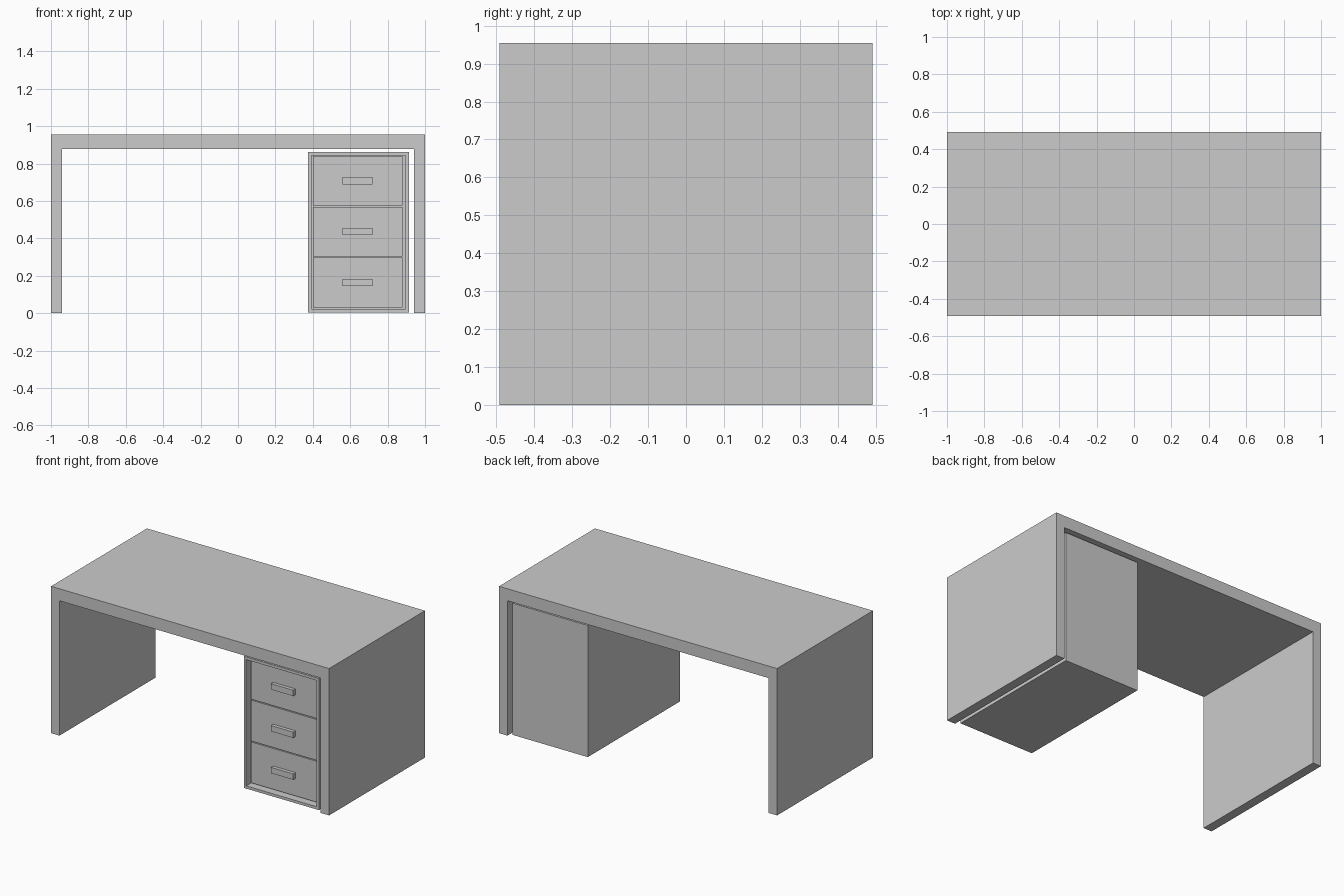
import bpy, bmesh

if "Cube" in bpy.data.objects:
    bpy.data.objects.remove(bpy.data.objects["Cube"])

HALF_Y = 0.4925


def finish(name, bm):
    bmesh.ops.recalc_face_normals(bm, faces=bm.faces[:])
    mesh = bpy.data.meshes.new(name)
    bm.to_mesh(mesh)
    bm.free()
    obj = bpy.data.objects.new(name, mesh)
    bpy.context.collection.objects.link(obj)
    return obj


def box_bm(x0, x1, y0, y1, z0, z1):
    bm = bmesh.new()
    bmesh.ops.create_cube(bm, size=1)
    for v in bm.verts:
        v.co.x = x0 if v.co.x < 0 else x1
        v.co.y = y0 if v.co.y < 0 else y1
        v.co.z = z0 if v.co.z < 0 else z1
    return bm


def box(name, *bounds):
    return finish(name, box_bm(*bounds))


# Desk frame: top and both side panels as one extruded U profile
profile = [(-1, 0), (-0.94, 0), (-0.94, 0.877), (0.94, 0.877),
           (0.94, 0), (1, 0), (1, 0.955), (-1, 0.955)]
bm = bmesh.new()
face = bm.faces.new([bm.verts.new((x, -HALF_Y, z)) for x, z in profile])
ext = bmesh.ops.extrude_face_region(bm, geom=[face], use_keep_orig=True)
new_verts = [g for g in ext["geom"] if isinstance(g, bmesh.types.BMVert)]
bmesh.ops.translate(bm, verts=new_verts, vec=(0, 2 * HALF_Y, 0))
finish("desk_frame", bm)

# Cabinet shell: open-fronted box, its front inset to a rim and pushed inwards
CAB_FRONT, CAB_BACK = -0.475, 0.475
bm = box_bm(0.374, 0.914, CAB_FRONT, CAB_BACK, 0.005, 0.861)
bm.normal_update()
front = min(bm.faces, key=lambda f: f.calc_center_median().y)
bmesh.ops.inset_region(bm, faces=[front], thickness=0.025)
ext = bmesh.ops.extrude_discrete_faces(bm, faces=[front])
cavity = ext["faces"][0]
bmesh.ops.translate(bm, verts=cavity.verts[:], vec=(0, 0.925, 0))
finish("cabinet_shell", bm)

# Three drawers with bar handles, set back inside the shell
DRAWER_FRONT = CAB_FRONT + 0.037
PITCH, HEIGHT = 0.272, 0.266
for i in range(3):
    z0 = 0.031 + i * PITCH
    mid = z0 + HEIGHT / 2
    box(f"drawer_{i + 1}", 0.4, 0.88, DRAWER_FRONT, 0.44, z0, z0 + HEIGHT)
    box(f"drawer_handle_{i + 1}", 0.56, 0.72, DRAWER_FRONT - 0.023,
        DRAWER_FRONT, mid - 0.019, mid + 0.019)
